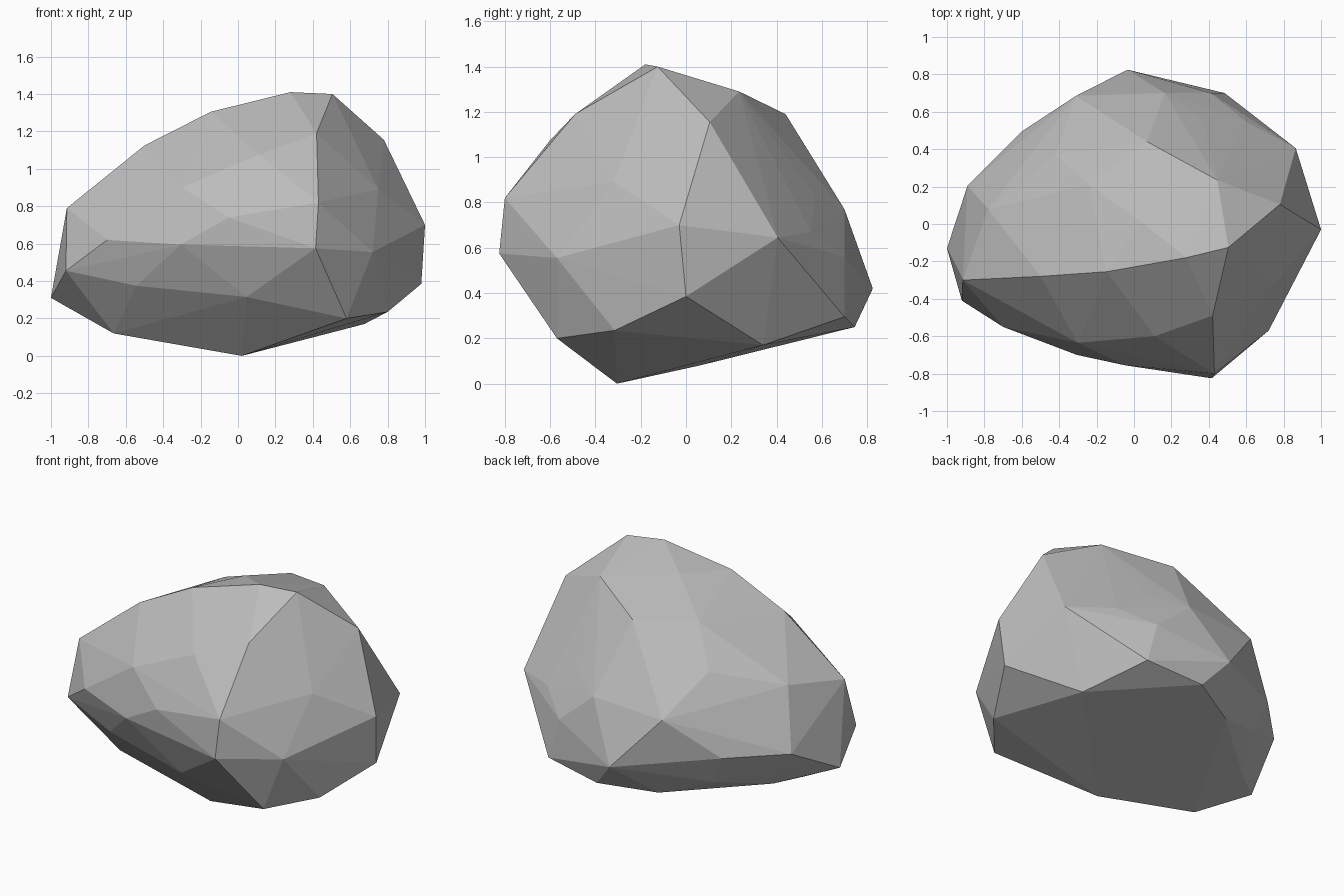
import bpy
import bmesh

# Remove the default cube only
default_cube = bpy.data.objects.get("Cube")
if default_cube:
    bpy.data.objects.remove(default_cube, do_unlink=True)


def make_material(name, color):
    """One flat colour for both the viewport and the render."""
    material = bpy.data.materials.new(name)
    material.use_nodes = True
    material.diffuse_color = color
    shader = material.node_tree.nodes["Principled BSDF"]
    shader.inputs["Base Color"].default_value = color
    shader.inputs["Roughness"].default_value = 0.9
    return material


def make_boulder(name, corner_groups, material):
    """Wrap a faceted convex skin around the chiselled corners."""
    bm = bmesh.new()
    for corners in corner_groups:
        for corner in corners:
            bm.verts.new(corner)
    result = bmesh.ops.convex_hull(bm, input=list(bm.verts))

    # Drop any corner that ended up inside the skin
    loose = [vert for vert in bm.verts if not vert.link_faces]
    bmesh.ops.delete(bm, geom=loose, context="VERTS")
    bmesh.ops.recalc_face_normals(bm, faces=list(bm.faces))

    mesh = bpy.data.meshes.new(name)
    bm.to_mesh(mesh)
    bm.free()
    mesh.materials.append(material)
    for polygon in mesh.polygons:
        polygon.use_smooth = False
    boulder = bpy.data.objects.new(name, mesh)
    bpy.context.collection.objects.link(boulder)
    return boulder


# Crown: the sloping ridge and upper back
crown = [
    (.28, -.18, 1.41), (.505, -.125, 1.4), (-.145, -.255, 1.305),
    (-.5, -.28, 1.125), (.04, .01, 1.33), (.445, .235, 1.29),
    (.07, .44, 1.19), (-.24, .21, 1.17), (.78, .105, 1.155),
    (.42, -.49, 1.19), (.11, -.6, 1.075),
]

# Front shoulder
front_shoulder = [
    (-.3, -.635, .9), (.43, -.8, .82), (-.05, -.755, .74),
    (-.7, -.55, .62), (-.305, -.7, .595), (.415, -.825, .575),
    (.72, -.57, .555), (.75, -.32, .89),
]

# Left and right flanks
flanks = [
    (1, -.03, .7), (.98, 0, .385), (.865, .405, .645),
    (-.915, -.3, .79), (-.92, -.41, .455), (-1, -.13, .31),
    (-.78, .08, .86), (-.89, .205, .495),
]

# Back shoulder
back_shoulder = [
    (-.42, .37, .96), (-.31, .685, .74), (-.6, .495, .5),
    (.165, .7, .77), (.36, .57, .83), (.595, .55, .67),
    (.41, .7, .56), (-.035, .825, .42), (.485, .7, .295),
]

# Tapered underside
underside = [
    (-.545, -.52, .375), (.045, -.64, .315), (.58, -.57, .2),
    (.8, -.315, .235), (.675, .34, .17), (.11, .745, .25),
    (-.21, .58, .21), (-.52, .45, .31), (-.71, .13, .23),
    (-.665, -.245, .12), (-.04, .06, .08), (.02, -.305, 0),
]

stone_grey = make_material("stone grey", (.5, .5, .5, 1))
make_boulder("boulder", [crown, front_shoulder, flanks, back_shoulder, underside], stone_grey)
